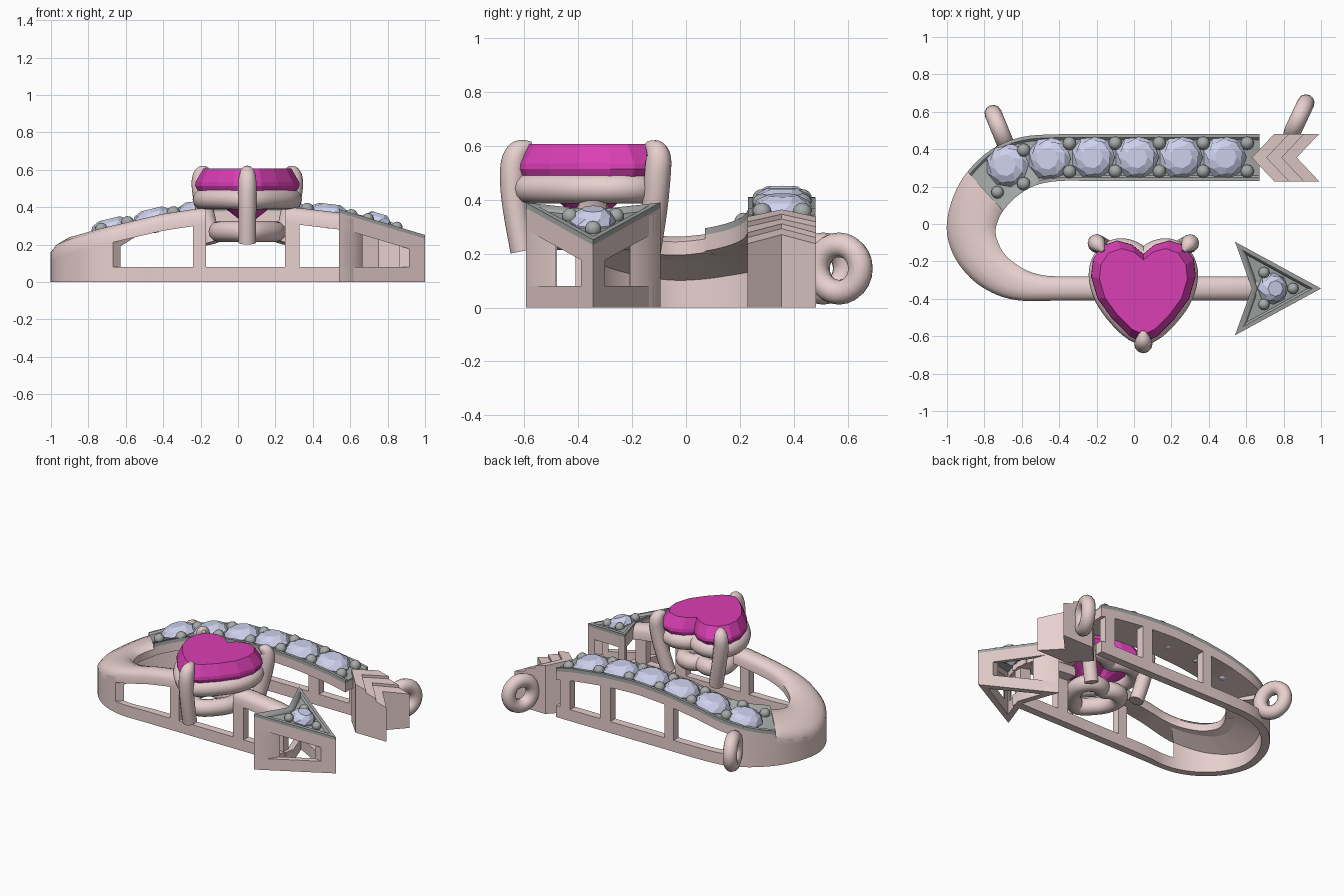
import bpy, bmesh, math
from mathutils import Vector

if "Cube" in bpy.data.objects:
    bpy.data.objects.remove(bpy.data.objects["Cube"])


def material(name, rgb):
    m = bpy.data.materials.new(name)
    m.diffuse_color = (*rgb, 1)
    m.use_nodes = True
    m.node_tree.nodes["Principled BSDF"].inputs["Base Color"].default_value = m.diffuse_color
    return m


PINK = material("rose_metal", (0.80, 0.63, 0.62))
GREY = material("grey_metal", (0.38, 0.40, 0.39))
CLEAR = material("pale_stone", (0.62, 0.64, 0.85))
MAGENTA = material("magenta_stone", (0.70, 0.05, 0.46))
smooth = []


def make(name, bm, mat, soft=True):
    bmesh.ops.recalc_face_normals(bm, faces=bm.faces)
    me = bpy.data.meshes.new(name)
    bm.to_mesh(me)
    bm.free()
    me.materials.append(mat)
    ob = bpy.data.objects.new(name, me)
    bpy.context.collection.objects.link(ob)
    if soft:
        smooth.append(ob)
    return ob


def loft(name, rings, mat, soft=True):
    """Skin a list of equal-length point loops and cap both ends."""
    bm = bmesh.new()
    vs = [[bm.verts.new(p) for p in r] for r in rings]
    n = len(vs[0])
    for a, b in zip(vs, vs[1:]):
        for i in range(n):
            bm.faces.new((a[i], a[(i + 1) % n], b[(i + 1) % n], b[i]))
    bm.faces.new(vs[0])
    bm.faces.new(vs[-1])
    return make(name, bm, mat, soft)


# Height of the arched top along x
ARCH = [(-1.1, .15), (-1, .20), (-.9, .24), (-.72, .29), (-.4, .365), (-.2, .395), (.05, .412),
        (.3, .40), (.55, .37), (.8, .315), (1.1, .23)]


def arch(x):
    for (a, p), (b, q) in zip(ARCH, ARCH[1:]):
        if x <= b:
            return p + (q - p) * (x - a) / (b - a)
    return ARCH[-1][1]


def head_z(x):
    return .39 - .3 * (x - .54)


def strip(name, stations, section, mat, zf=arch):
    """Sweep a section (fraction across, offset, follows top, height) along outer/inner pairs."""
    rings = []
    for ox, oy, ix, iy in stations:
        o, d = Vector((ox, oy)), Vector((ix - ox, iy - oy))
        ring = []
        for t, off, top, h in section:
            p = o + d * t + d.normalized() * off
            ring.append((p.x, p.y, top * zf(p.x) + h))
        rings.append(ring)
    return loft(name, rings, mat)


def prism(name, poly, lo, hi, mat, zf=arch):
    return loft(name, [[(x, y, b * zf(x) + h) for x, y in poly] for b, h in (lo, hi)], mat)


def tube(name, pts, radius, mat, radii=None, cyclic=False):
    cu = bpy.data.curves.new(name, 'CURVE')
    cu.dimensions = '3D'
    cu.bevel_depth, cu.bevel_resolution, cu.use_fill_caps = radius, 4, True
    sp = cu.splines.new('NURBS')
    sp.points.add(len(pts) - 1)
    for i, p in enumerate(pts):
        sp.points[i].co = (*p, 1)
        sp.points[i].radius = radii[i] if radii else 1
    sp.order_u, sp.resolution_u = 3, 4
    sp.use_cyclic_u, sp.use_endpoint_u = cyclic, not cyclic
    cu.materials.append(mat)
    ob = bpy.data.objects.new(name, cu)
    bpy.context.collection.objects.link(ob)
    bpy.ops.object.select_all(action='DESELECT')
    ob.select_set(True)
    bpy.context.view_layer.objects.active = ob
    bpy.ops.object.convert(target='MESH')
    smooth.append(bpy.context.object)


def spline(pts, sub):
    out = []
    for i in range(len(pts) - 1):
        q = [pts[max(0, min(len(pts) - 1, i + k))] for k in (-1, 0, 1, 2)]
        for s in range(sub):
            t = s / sub
            out.append(tuple(.5 * (2 * b + (c - a) * t + (2 * a - 5 * b + 4 * c - d) * t * t
                                   + (3 * b - a - 3 * c + d) * t ** 3) for a, b, c, d in zip(*q)))
    return out + [pts[-1]]


# Curved shank: outer x, y and inner x, y
shank = spline([(.67, .48, .67, .23), (.4, .48, .4, .23), (.1, .48, .1, .23), (-.2, .48, -.2, .23),
                (-.4, .48, -.4, .23), (-.6, .465, -.53, .205), (-.76, .4, -.63, .145),
                (-.89, .28, -.7, .07), (-.965, .15, -.73, .01), (-1, .01, -.74, -.04),
                (-.99, -.1, -.73, -.09), (-.94, -.21, -.7, -.15), (-.85, -.31, -.65, -.2),
                (-.73, -.38, -.57, -.25), (-.6, -.41, -.48, -.275), (-.42, -.41, -.38, -.28),
                (-.17, -.41, -.17, -.28)], 4)
front_arm = [(x, -.41, x, -.28) for x in (.25, .35, .45, .55, .66)]
W = .055
flat = [(0, 0, 1, -.085), (0, 0, 1, -.025), (1, 0, 1, -.025), (1, 0, 1, -.085)]
bed = [(0, 0, 1, -.025), (0, 0, 1, 0), (0, .018, 1, 0), (0, .03, 1, -.012),
       (1, -.03, 1, -.012), (1, -.018, 1, 0), (1, 0, 1, 0), (1, 0, 1, -.025)]
dome = [(0, 0, 1, -.09), (0, 0, 1, -.04), (.12, 0, 1, -.012), (.35, 0, 1, 0),
        (.65, 0, 1, 0), (.88, 0, 1, -.012), (1, 0, 1, -.04), (1, 0, 1, -.09)]
rail = [(0, 0, 0, 0), (0, 0, 0, .08), (0, W, 0, .08), (0, W, 0, 0)]
post = [(0, 0, 0, 0), (0, 0, 1, -.05), (0, W, 1, -.05), (0, W, 0, 0)]
bend = [(0, 0, 0, 0), (0, 0, 1, -.05), (1, 0, 1, -.08), (0, W, 1, -.12), (0, W, 0, 0)]
strip("back_arm_plate", shank[:29], flat, PINK)
strip("stone_bed", shank[:29], bed, GREY)
strip("bend_top", shank[28:], dome, PINK)
strip("front_arm_top", front_arm, dome, PINK)
strip("bottom_rail", shank + front_arm, rail, PINK)
strip("bend_wall", [s for s in shank if s[0] < -.66], bend, PINK)
# Upright posts on both arms
for a, b in ((-.24, -.17), (.25, .33), (.56, .64)):
    strip("back_post", [(a, .48, a, .23), (b, .48, b, .23)], post, PINK)
    strip("front_post", [(a, -.41, a, -.28), (b, -.41, b, -.28)], post, PINK)

# Tail feathers: three stepped chevrons
for k in range(3):
    a, c, s, w = .63 + .08 * k, .355, .12, .08
    poly = [(a, c), (a + s, c + .127), (a + s + w, c + .127), (a + w, c),
            (a + s + w, c - .127), (a + s, c - .127)]
    prism("tail_feather", poly, (0, 0), (1, .012 - .018 * k), PINK)

# Arrow head frame
cy = -.345
O = [(.54, cy + .25), (1, cy), (.54, cy - .25), (.63, cy)]
I = [(.613, cy + .168), (.916, cy), (.613, cy - .168), (.672, cy)]
loop = [(*O[i % 4], *I[i % 4]) for i in range(5)]
strip("head_rail", loop, [(0, 0, 0, 0), (0, 0, 0, .08), (1, 0, 0, .08), (1, 0, 0, 0)], PINK, head_z)
strip("head_band", loop, [(0, 0, 1, -.10), (0, 0, 1, -.02), (1, 0, 1, -.02), (1, 0, 1, -.10)], PINK, head_z)
strip("head_rim", loop, [(0, 0, 1, -.02), (0, 0, 1, 0), (.55, 0, 1, 0), (.85, 0, 1, -.015),
                         (.85, 0, 1, -.02)], GREY, head_z)
prism("head_bed", [tuple(i + (o - i) * .2 for o, i in zip(p, q)) for p, q in zip(O, I)],
      (1, -.06), (1, -.015), GREY, head_z)
for e, spans in enumerate([((0, .17), (.82, 1)), ((0, .18), (.83, 1)), ((0, .2),), ((.8, 1),)]):
    for span in spans:
        st = [tuple(p + (q - p) * t for p, q in zip(loop[e], loop[e + 1])) for t in span]
        strip("head_post", st, [(0, 0, 0, 0), (0, 0, 1, -.03), (1, 0, 1, -.03), (1, 0, 0, 0)], PINK, head_z)


def stone(name, x, y, r, zf, n):
    """Faceted round stone tilted to the slope, with a pointed underside."""
    slope = (zf(x + .05) - zf(x - .05)) / .1
    rings = []
    for z, s, turn in ((-.09, .1, 0), (-.025, .97, 0), (-.008, 1, 0), (.02, .82, .5), (.04, .5, 1)):
        rings.append([(r * s * math.cos(2 * math.pi * (i + turn) / n),
                       r * s * math.sin(2 * math.pi * (i + turn) / n), z) for i in range(n)])
    ob = loft(name, rings, CLEAR, soft=False)
    ob.location = (x, y, zf(x))
    ob.rotation_euler = (0, -math.atan(slope), 0)


def bead(x, y, r, zf):
    bm = bmesh.new()
    bmesh.ops.create_uvsphere(bm, u_segments=12, v_segments=8, radius=r)
    make("bead", bm, GREY).location = (x, y, zf(x) - .004)


# Row of stones and beads
for x, y in ((-.68, .315), (-.455, .35), (-.22, .357), (.015, .357), (.25, .357), (.485, .357)):
    stone("round_stone", x, y, .118, arch, 9)
for x, ya, yb in ((-.59, .395, .215), (-.345, .43, .28), (-.1, .432, .282), (.135, .432, .282),
                  (.37, .432, .282), (.605, .432, .282)):
    bead(x, ya, .036, arch)
    bead(x, yb, .036, arch)
bead(-.73, .17, .034, arch)
stone("head_stone", .745, cy, .085, head_z, 8)
for x, dy in ((.695, .085), (.695, -.085), (.85, 0)):
    bead(x, cy + dy, .03, head_z)

# Heart stone
half = [(0, .2), (.06, .25), (.14, .272), (.22, .245), (.27, .17), (.28, .08), (.245, -.04),
        (.165, -.15), (.075, -.24), (0, -.275)]
outline = half + [(-x, y) for x, y in half[-2:0:-1]]


def heart(s, z):
    return [(.05 + x * s, -.36 + y * s, z) for x, y in outline]


loft("heart_stone", [heart(.04, .31), heart(.45, .40), heart(.93, .48), heart(1, .515),
                     heart(.99, .535), heart(.84, .607)], MAGENTA, soft=False)

# Heart setting: two galleries and three claws
tube("upper_gallery", heart(.86, .442), .055, PINK, cyclic=True)
tube("lower_gallery", heart(.55, .27), .056, PINK, cyclic=True)
claw = [1, 1, 1.05, 1, .8, .25]
tube("front_claw", [(.05, -.605, .21), (.05, -.635, .36), (.05, -.645, .5), (.05, -.635, .565),
                    (.05, -.605, .595), (.05, -.57, .605)], .047, PINK, claw)
for s in (-1, 1):
    path = ((.185, -.14, .21), (.225, -.115, .36), (.25, -.105, .5), (.25, -.1, .565),
            (.235, -.12, .595), (.215, -.145, .605))
    tube("back_claw", [(.05 + s * x, y, z) for x, y, z in path], .047, PINK, claw)

# Hanging rings
for x, y, dx, dy in ((-.72, .51, -.38, .92), (.882, .568, .42, .9)):
    bpy.ops.mesh.primitive_torus_add(location=(x, y, .145), major_radius=.088, minor_radius=.046,
                                     major_segments=24, minor_segments=12,
                                     rotation=(math.pi / 2, 0, math.atan2(dy, dx)))
    ring = bpy.context.object
    ring.name = "hanging_ring"
    ring.data.materials.append(PINK)
    smooth.append(ring)

# Smooth the metal, keep the stones faceted
bpy.ops.object.select_all(action='DESELECT')
for ob in smooth:
    ob.select_set(True)
bpy.context.view_layer.objects.active = smooth[0]
bpy.ops.object.shade_smooth_by_angle(angle=math.radians(42))
